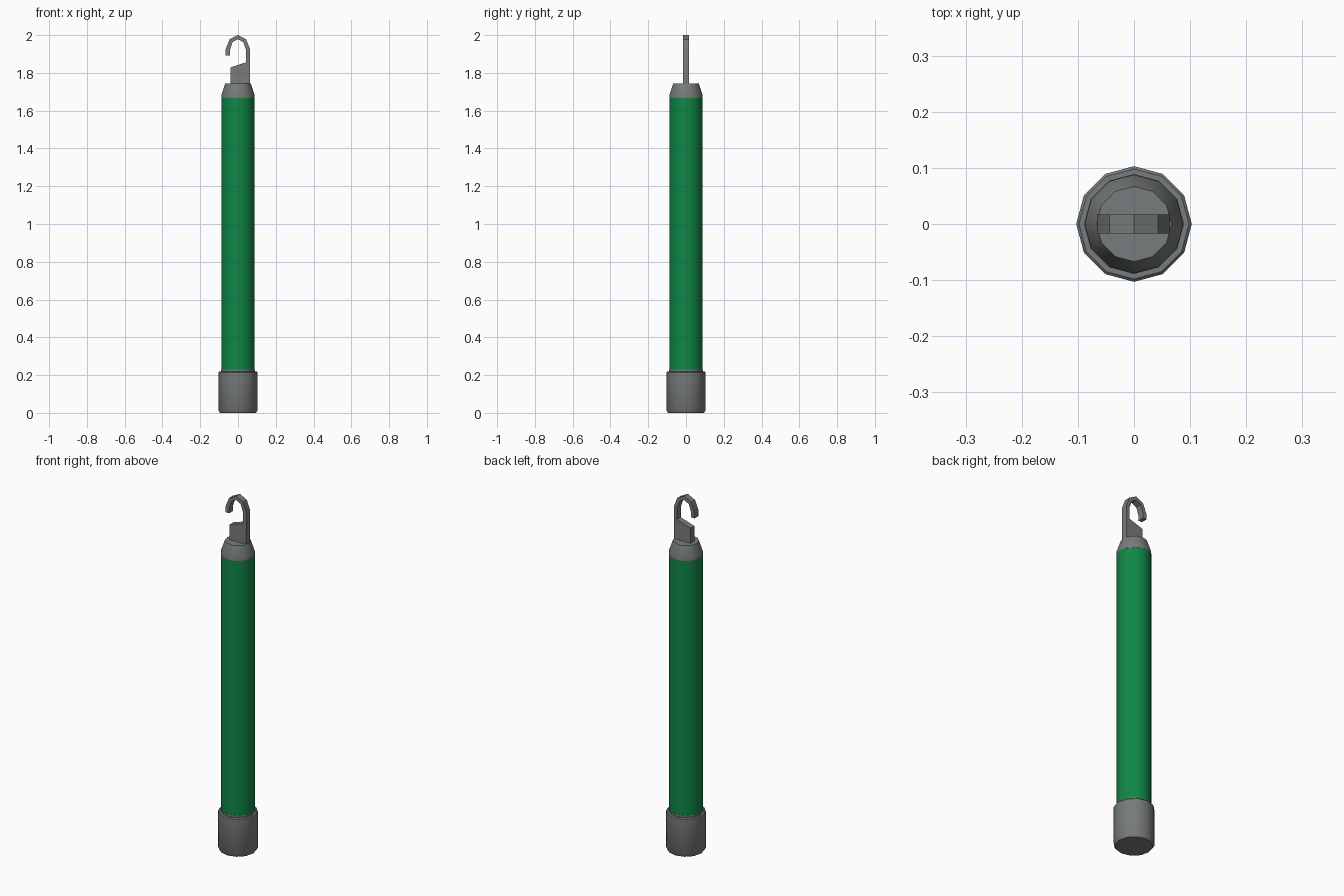
import bpy, bmesh, math

if "Cube" in bpy.data.objects:
    bpy.data.objects.remove(bpy.data.objects["Cube"])


def material(name, rgb):
    m = bpy.data.materials.new(name)
    m.diffuse_color = (*rgb, 1)
    m.use_nodes = True
    m.node_tree.nodes["Principled BSDF"].inputs["Base Color"].default_value = m.diffuse_color
    return m


GREEN = material("green", (0.005, 0.24, 0.06))
GREY = material("grey", (0.19, 0.2, 0.2))
SIDES = 12


def finish(bm, name, mat, angle):
    bmesh.ops.recalc_face_normals(bm, faces=bm.faces)
    me = bpy.data.meshes.new(name)
    bm.to_mesh(me)
    bm.free()
    me.materials.append(mat)
    ob = bpy.data.objects.new(name, me)
    bpy.context.collection.objects.link(ob)
    bpy.ops.object.select_all(action='DESELECT')
    ob.select_set(True)
    bpy.context.view_layer.objects.active = ob
    bpy.ops.object.shade_smooth_by_angle(angle=math.radians(angle))
    return ob


def lathe(name, profile, mat):
    """Closed twelve-sided solid from (radius, z) pairs."""
    bm = bmesh.new()
    rings = [[bm.verts.new((r * math.cos(2 * math.pi * i / SIDES),
                            r * math.sin(2 * math.pi * i / SIDES), z))
              for i in range(SIDES)] for r, z in profile]
    for a, b in zip(rings, rings[1:]):
        for i in range(SIDES):
            j = (i + 1) % SIDES
            bm.faces.new((a[i], a[j], b[j], b[i]))
    bm.faces.new(rings[0][::-1])
    bm.faces.new(rings[-1])
    return finish(bm, name, mat, 35)


# Bottom cap, glowing tube and tapered top cap
lathe("bottom_cap", [(0.095, 0), (0.103, 0.012), (0.103, 0.215),
                     (0.098, 0.22), (0.089, 0.22), (0.089, 0.23)], GREY)
lathe("tube", [(0.0875, 0.2), (0.0875, 1.668)], GREEN)
lathe("top_cap", [(0.088, 1.667), (0.088, 1.683), (0.067, 1.744)], GREY)

# Flat hook: block, stem and curl in one outline (x, z)
outline = [(-0.04, 1.735), (0.063, 1.735), (0.064, 1.925), (0.043, 1.978),
           (0.0, 2.0), (-0.044, 1.978), (-0.066, 1.925), (-0.066, 1.892),
           (-0.043, 1.892), (-0.043, 1.922), (-0.029, 1.963), (0.0, 1.978),
           (0.028, 1.963), (0.043, 1.92), (0.043, 1.856), (-0.04, 1.829)]
bm = bmesh.new()
face = bm.faces.new([bm.verts.new((x, -0.017, z)) for x, z in outline])
ext = bmesh.ops.extrude_face_region(bm, geom=[face], use_keep_orig=True)
for v in ext["geom"]:
    if isinstance(v, bmesh.types.BMVert):
        v.co.y = 0.017
finish(bm, "hook", GREY, 30)
